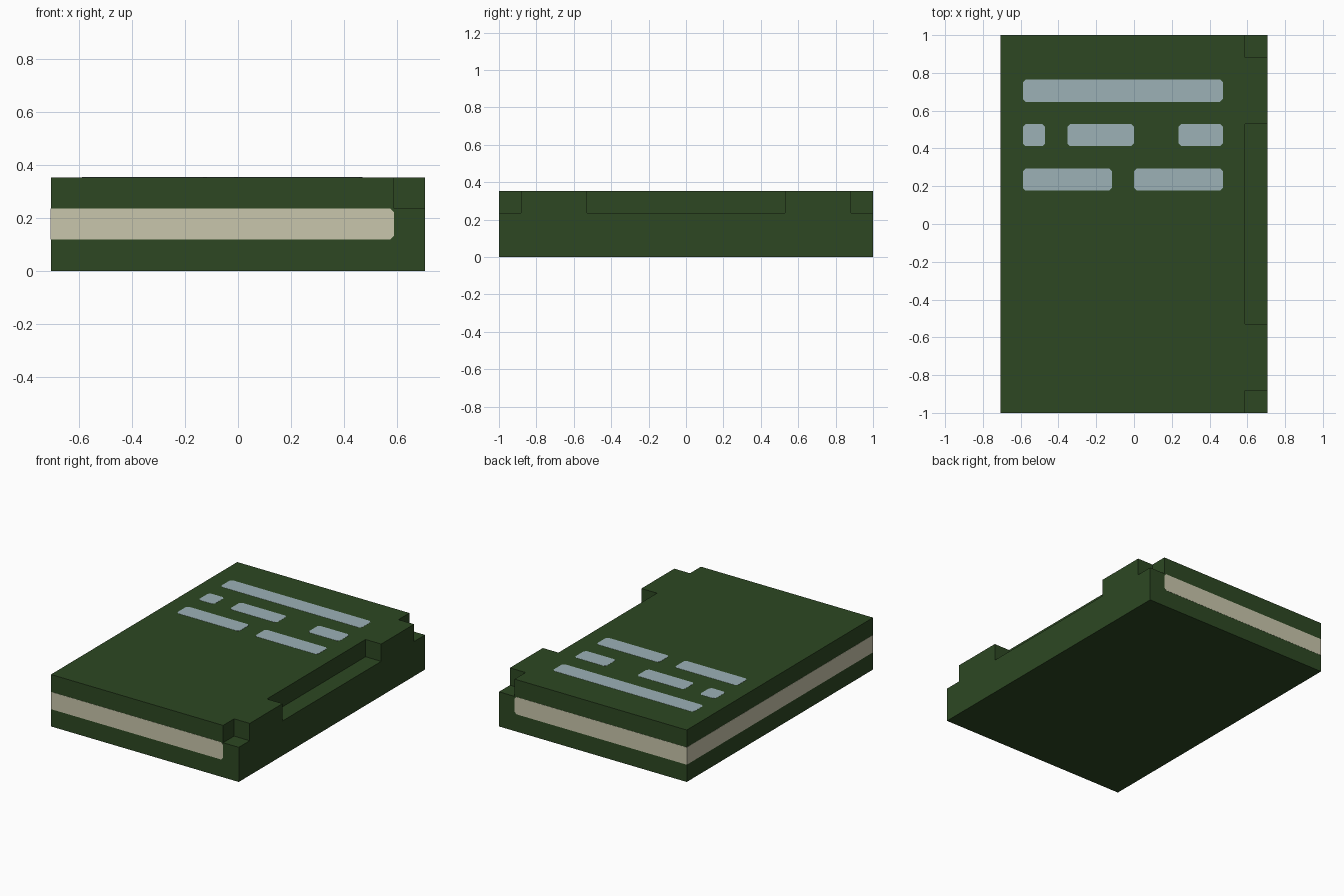
import bpy, bmesh

if "Cube" in bpy.data.objects:
    bpy.data.objects.remove(bpy.data.objects["Cube"])

U = 2 / 17          # the book is 12 x 17 x 3 of these units
EPS = 0.001         # how far painted plates stand proud
CHAMFER = U / 8


def material(name, rgb):
    m = bpy.data.materials.new(name)
    m.diffuse_color = (*rgb, 1)
    m.use_nodes = True
    m.node_tree.nodes["Principled BSDF"].inputs["Base Color"].default_value = m.diffuse_color
    return m


GREEN = material("dark green cover", (0.0262, 0.0640, 0.0165))
CREAM = material("cream paper", (0.584, 0.565, 0.413))
BLUE = material("pale blue grey", (0.332, 0.440, 0.470))


def prism(name, outline, offset, mat):
    """Extrude a closed 3D outline along an offset vector."""
    bm = bmesh.new()
    face = bm.faces.new([bm.verts.new(p) for p in outline])
    ext = bmesh.ops.extrude_face_region(bm, geom=[face], use_keep_orig=True)
    bmesh.ops.translate(bm, vec=offset,
                        verts=[v for v in ext["geom"] if isinstance(v, bmesh.types.BMVert)])
    bmesh.ops.recalc_face_normals(bm, faces=bm.faces)
    mesh = bpy.data.meshes.new(name)
    bm.to_mesh(mesh)
    bm.free()
    mesh.materials.append(mat)
    ob = bpy.data.objects.new(name, mesh)
    bpy.context.collection.objects.link(ob)
    return ob


def box(name, x0, x1, y0, y1, z0, z1, mat):
    base = [(x0, y0, z0), (x1, y0, z0), (x1, y1, z0), (x0, y1, z0)]
    return prism(name, base, (0, 0, z1 - z0), mat)


# Cover: a slab with three notches cut into the upper spine edge
cover = box("cover", -6 * U, 6 * U, -8.5 * U, 8.5 * U, 0, 3 * U, GREEN)
bpy.context.view_layer.objects.active = cover
for y0, y1 in ((-9, -7.5), (-4.5, 4.5), (7.5, 9)):
    cutter = box("notch_cutter", 5 * U, 7 * U, y0 * U, y1 * U, 2 * U, 4 * U, GREEN)
    cutter.hide_render = True
    mod = cover.modifiers.new("notch", "BOOLEAN")
    mod.operation = "DIFFERENCE"
    mod.solver = "EXACT"
    mod.object = cutter
    bpy.ops.object.modifier_apply(modifier=mod.name)
    bpy.data.objects.remove(cutter)

# Pages: a block showing as a band on the front, left and back sides
left, right, c = -6 * U - EPS, 5 * U, CHAMFER
y = -8.5 * U - EPS
prism("pages", [(left, y, U), (right - c, y, U), (right, y, U + c),
                (right, y, 2 * U - c), (right - c, y, 2 * U), (left, y, 2 * U)],
      (0, -2 * y, 0), CREAM)

# Cover marks: thin plates with clipped corners, in three rows
rows = {5.5: [(-5, 4)], 3.5: [(-5, -4), (-3, 0), (2, 4)], 1.5: [(-5, -1), (0, 4)]}
for row, spans in rows.items():
    for a, b in spans:
        x0, x1, y0, y1, z = a * U, b * U, row * U, (row + 1) * U, 3 * U - EPS
        prism("cover_mark", [(x0 + c, y0, z), (x1 - c, y0, z), (x1, y0 + c, z),
                             (x1, y1 - c, z), (x1 - c, y1, z), (x0 + c, y1, z),
                             (x0, y1 - c, z), (x0, y0 + c, z)],
              (0, 0, 2 * EPS), BLUE)
